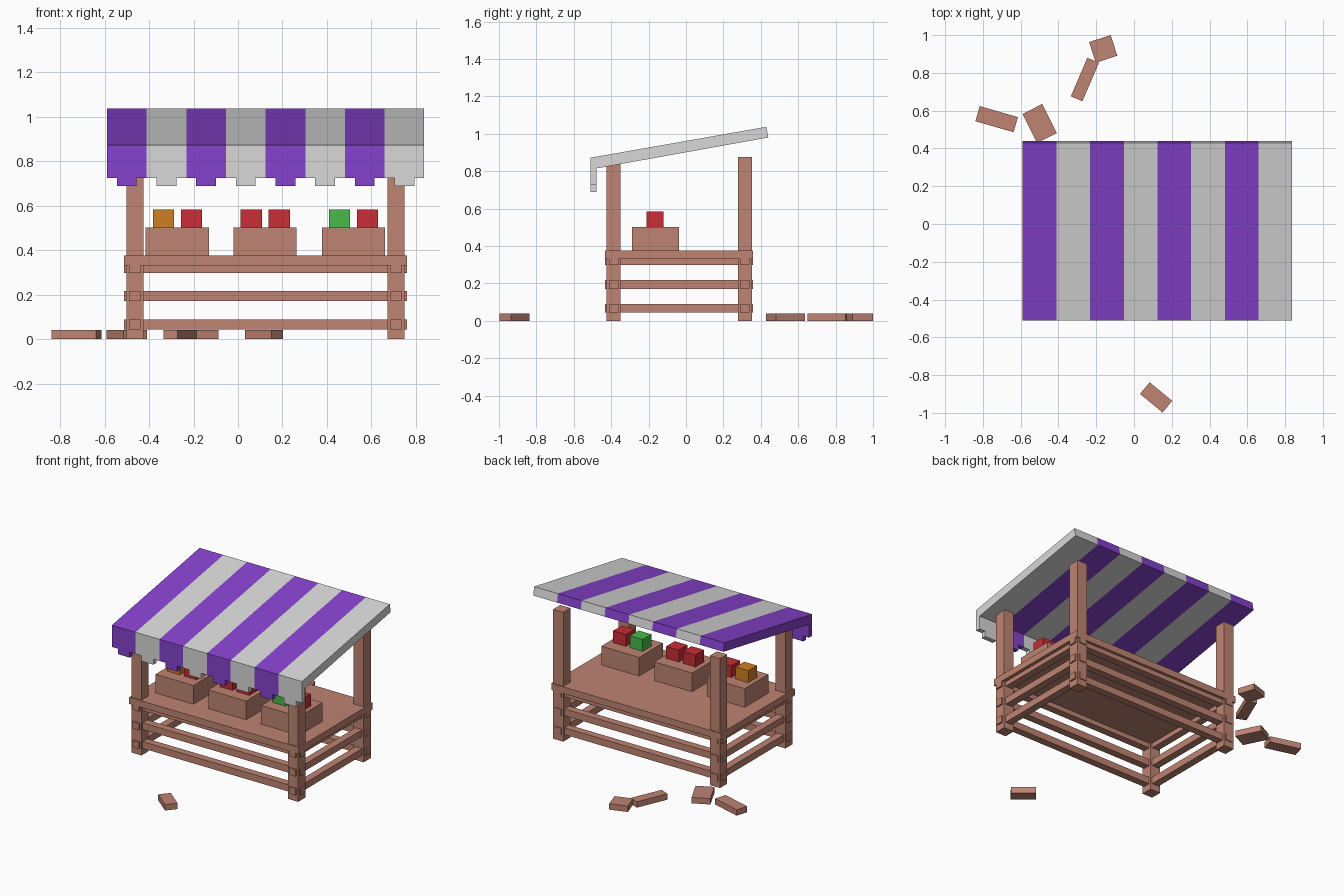
import bpy, bmesh
from math import radians
from mathutils import Matrix, Vector

old = bpy.data.objects.get("Cube")
if old:
    bpy.data.objects.remove(old, do_unlink=True)


def material(name, r, g, b):
    m = bpy.data.materials.new(name)
    m.use_nodes = True
    m.diffuse_color = (r, g, b, 1)
    m.node_tree.nodes["Principled BSDF"].inputs["Base Color"].default_value = (r, g, b, 1)
    return m


wood = material("wood", 0.52, 0.23, 0.17)
purple = material("purple cloth", 0.24, 0.054, 0.61)
grey = material("pale grey cloth", 0.68, 0.69, 0.68)
red = material("red produce", 0.59, 0.026, 0.036)
green = material("green produce", 0.065, 0.49, 0.07)
orange = material("orange produce", 0.62, 0.215, 0.015)


def add_box(bm, low, high):
    low, high = Vector(low), Vector(high)
    place = Matrix.Translation((low + high) / 2) @ Matrix.Diagonal((*(high - low), 1))
    return bmesh.ops.create_cube(bm, size=1, matrix=place)["verts"]


def finish(bm, name, *mats):
    bmesh.ops.recalc_face_normals(bm, faces=bm.faces)
    mesh = bpy.data.meshes.new(name)
    bm.to_mesh(mesh)
    bm.free()
    for m in mats:
        mesh.materials.append(m)
    ob = bpy.data.objects.new(name, mesh)
    bpy.context.collection.objects.link(ob)
    return ob


def box(name, mat, low, high):
    bm = bmesh.new()
    add_box(bm, low, high)
    return finish(bm, name, mat)


# Corner posts: the front pair reaches the awning, the back pair stops short
POST_X = {"right": -0.464, "left": 0.711}
POST_Y = {"front": (-0.387, 0.845), "back": (0.315, 0.877)}
HALF, THIN = 0.038, 0.025
for side, x in POST_X.items():
    for end, (y, top) in POST_Y.items():
        box(f"{end}_{side}_post", wood, (x - HALF, y - HALF, 0), (x + HALF, y + HALF, top))

# Rails pass through the posts and poke out slightly
X0, X1, Y0, Y1 = -0.512, 0.759, -0.434, 0.359
for level, z in (("low", 0.043), ("middle", 0.171), ("top", 0.298)):
    for end, (y, _) in POST_Y.items():
        box(f"{level}_{end}_rail", wood, (X0, y - THIN, z), (X1, y + THIN, z + 0.046))
    for side, x in POST_X.items():
        box(f"{level}_{side}_rail", wood, (x - THIN, Y0, z), (x + THIN, Y1, z + 0.046))

box("table_top", wood, (X0, Y0, 0.33), (X1, Y1, 0.375))

# Crates with two blocks of produce each
crates = (("right", -0.415, orange, red), ("middle", -0.02, red, red), ("left", 0.377, green, red))
for label, x, first, second in crates:
    box(f"{label}_crate", wood, (x, -0.29, 0.375), (x + 0.284, -0.037, 0.502))
    for n, (offset, mat) in enumerate(((0.032, first), (0.158, second)), 1):
        box(f"{label}_produce_{n}", mat, (x + offset, -0.212, 0.502),
            (x + offset + 0.095, -0.12, 0.583))

# Striped awning: one side profile swept along x, with a tooth below each stripe
profile = ((-0.51, 0.872), (0.43, 1.037), (0.44, 0.98),
           (-0.478, 0.815), (-0.478, 0.725), (-0.51, 0.725))
STRIPES, LEFT, WIDTH = 8, -0.589, 0.1783
bm = bmesh.new()
rings = [[bm.verts.new((LEFT + i * WIDTH, y, z)) for y, z in profile]
         for i in range(STRIPES + 1)]
for i, (a, b) in enumerate(zip(rings, rings[1:])):
    for k in range(len(profile)):
        j = (k + 1) % len(profile)
        bm.faces.new((a[k], a[j], b[j], b[k])).material_index = i % 2
    x = LEFT + i * WIDTH
    tooth = add_box(bm, (x + WIDTH * 0.25, -0.51, 0.688), (x + WIDTH * 0.75, -0.478, 0.725))
    for f in {f for v in tooth for f in v.link_faces}:
        f.material_index = i % 2
# Split each L-shaped end into a roof end and a valance end
for ring, index in ((rings[0], 0), (rings[-1], (STRIPES - 1) % 2)):
    bm.faces.new(ring[:4]).material_index = index
    bm.faces.new((ring[0], *ring[3:])).material_index = index
finish(bm, "awning", purple, grey)

# Loose planks on the ground: name, centre, size, turn in degrees
planks = (
    ("far_right_plank", -0.727, 0.555, 0.21, 0.083, -16),
    ("near_right_plank", -0.5, 0.532, 0.172, 0.117, -63.4),
    ("long_back_plank", -0.26, 0.765, 0.222, 0.067, 66.8),
    ("square_back_plank", -0.163, 0.927, 0.12, 0.115, 18),
    ("front_plank", 0.117, -0.918, 0.155, 0.08, -39.5),
)
for name, x, y, length, width, turn in planks:
    ob = box(name, wood, (-length / 2, -width / 2, 0), (length / 2, width / 2, 0.04))
    ob.location = (x, y, 0)
    ob.rotation_euler.z = radians(turn)
